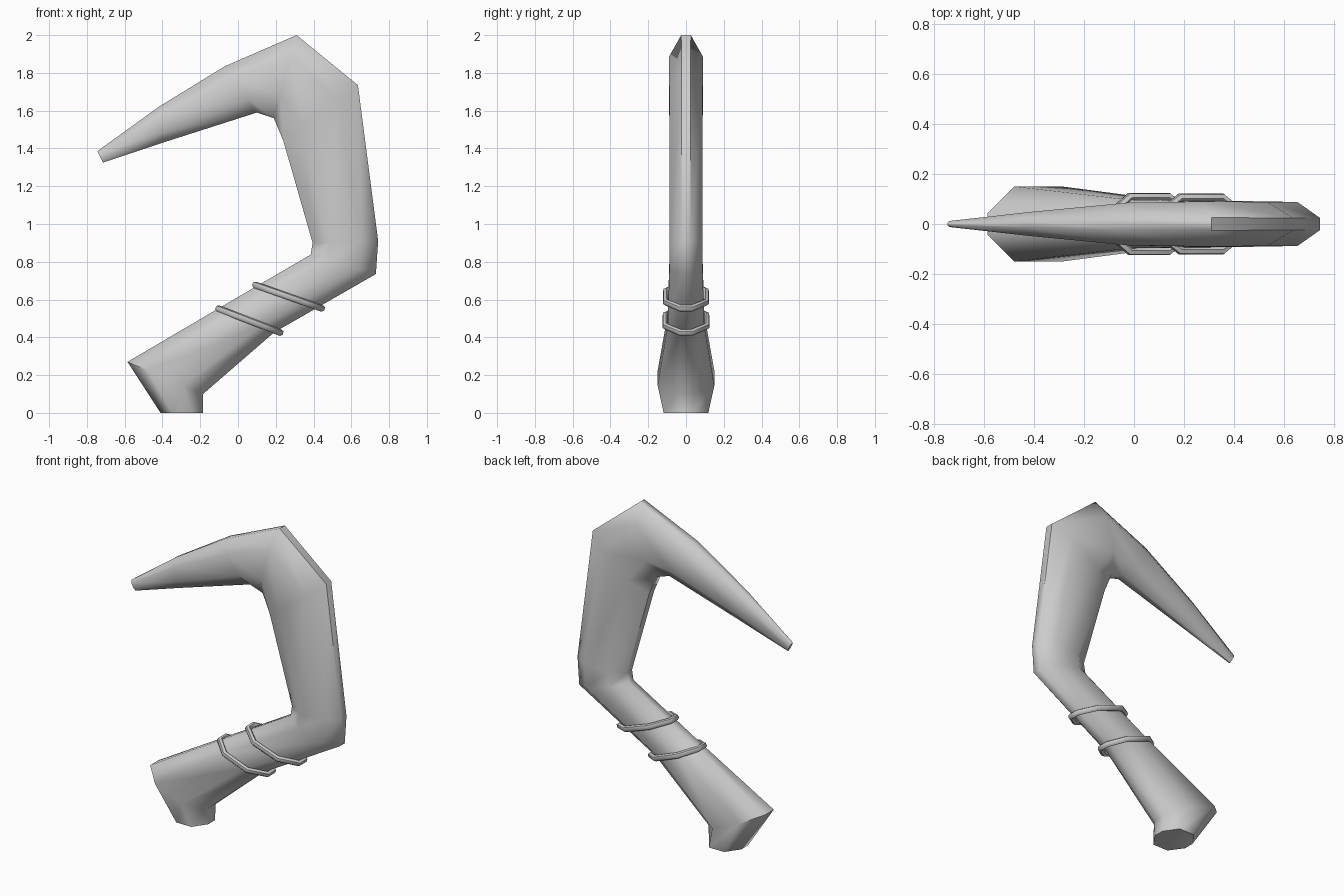
import bpy, bmesh
from mathutils import Vector

if "Cube" in bpy.data.objects:
    bpy.data.objects.remove(bpy.data.objects["Cube"])

# Flattened octagon: fraction from side A to side B, fraction of half width
OCT = [(0, -.28), (.27, -1), (.74, -1), (1, -.28),
       (1, .28), (.74, 1), (.27, 1), (0, .28)]


def section(ax, az, bx, bz, w):
    return [Vector((ax + (bx - ax) * t, w * s, az + (bz - az) * t)) for t, s in OCT]


def finish(obj, angle):
    bpy.ops.object.select_all(action='DESELECT')
    obj.select_set(True)
    bpy.context.view_layer.objects.active = obj
    if obj.type == 'CURVE':
        bpy.ops.object.convert(target='MESH')
    bpy.ops.object.shade_smooth_by_angle(angle=angle)


def loft(name, sections):
    bm = bmesh.new()
    rings = [[bm.verts.new(p) for p in section(*s)] for s in sections]
    for r, q in zip(rings, rings[1:]):
        for i in range(8):
            j = (i + 1) % 8
            bm.faces.new((r[i], r[j], q[j], q[i]))
    bm.faces.new(rings[0])
    bm.faces.new(rings[-1])
    bmesh.ops.recalc_face_normals(bm, faces=bm.faces)
    me = bpy.data.meshes.new(name)
    bm.to_mesh(me)
    bm.free()
    obj = bpy.data.objects.new(name, me)
    bpy.context.collection.objects.link(obj)
    finish(obj, 1.0)


def band(name, *sec):
    cu = bpy.data.curves.new(name, 'CURVE')
    cu.dimensions = '3D'
    cu.bevel_depth = .018
    cu.bevel_resolution = 1
    sp = cu.splines.new('POLY')
    sp.points.add(7)
    for pt, p in zip(sp.points, section(*sec)):
        pt.co = (*p, 1)
    sp.use_cyclic_u = True
    obj = bpy.data.objects.new(name, cu)
    bpy.context.collection.objects.link(obj)
    finish(obj, 1.0)


# Bent handle with flared foot, elbow and tapering hook
loft("hooked_body", [
    (-.41, 0, -.185, 0, .118),
    (-.585, .27, -.185, .10, .15),
    (-.10, .555, .19, .425, .097),
    (.385, .838, .73, .735, .088),
    (.395, .90, .742, .91, .088),
    (.24, 1.44, .635, 1.735, .088),
    (.19, 1.56, .31, 2.0, .09),
    (.10, 1.59, -.07, 1.835, .085),
    (-.40, 1.43, -.42, 1.62, .048),
    (-.715, 1.325, -.745, 1.385, .012),
])

# Two thin bands around the lower arm
band("lower_band", -.105, .552, .225, .425, .108)
band("upper_band", .09, .678, .445, .553, .106)
